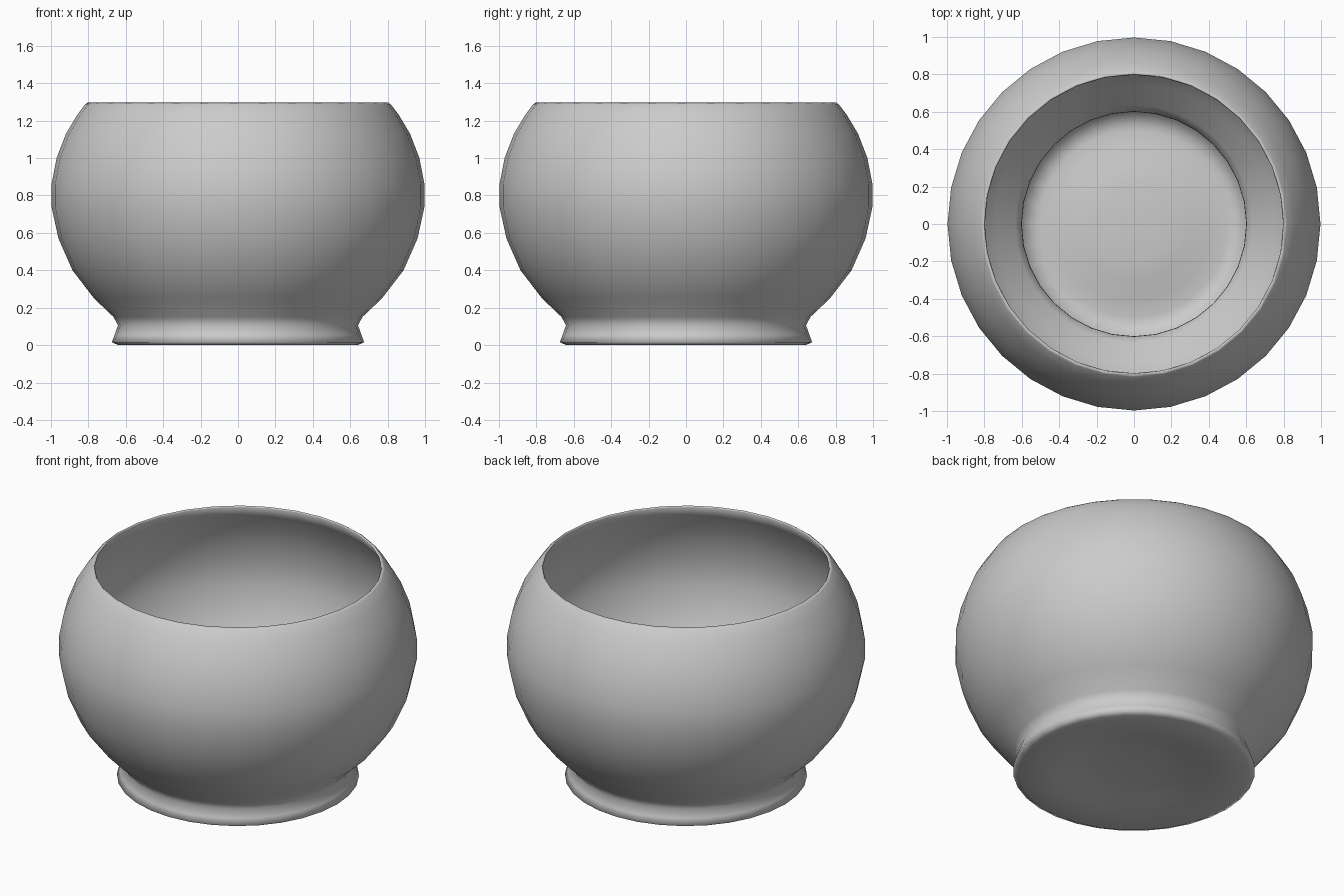
import bpy, bmesh, math

SEGMENTS = 32

# Half profile (radius, height): under the base, up the outside, over the rim, down the inside
outer = [(0.0, 0.05), (0.2, 0.045), (0.3, 0.035), (0.42, 0.008), (0.5, 0.0), (0.64, 0.0),
         (0.675, 0.015), (0.66, 0.055), (0.642, 0.105), (0.665, 0.15),
         (0.77, 0.25), (0.885, 0.4), (0.96, 0.57), (0.997, 0.74), (0.997, 0.86),
         (0.97, 1.0), (0.92, 1.13), (0.86, 1.23), (0.818, 1.286)]
inner = [(0.804, 1.296), (0.798, 1.288), (0.838, 1.22), (0.897, 1.12), (0.945, 0.995),
         (0.972, 0.86), (0.972, 0.74), (0.935, 0.58), (0.86, 0.42), (0.745, 0.275),
         (0.635, 0.17), (0.602, 0.125), (0.6, 0.1), (0.62, 0.05), (0.63, 0.035),
         (0.5, 0.03), (0.42, 0.038), (0.3, 0.065), (0.2, 0.075), (0.0, 0.08)]


def lathe(name, profile):
    bm = bmesh.new()
    verts = [bm.verts.new((r, 0, z)) for r, z in profile]
    edges = [bm.edges.new(pair) for pair in zip(verts, verts[1:])]
    bmesh.ops.spin(bm, geom=verts + edges, cent=(0, 0, 0), axis=(0, 0, 1),
                   angle=2 * math.pi, steps=SEGMENTS)
    bmesh.ops.remove_doubles(bm, verts=bm.verts, dist=0.0005)
    bmesh.ops.recalc_face_normals(bm, faces=bm.faces)
    for face in bm.faces:
        face.smooth = True
    mesh = bpy.data.meshes.new(name)
    bm.to_mesh(mesh)
    bm.free()
    obj = bpy.data.objects.new(name, mesh)
    bpy.context.collection.objects.link(obj)
    return obj


# Round bowl with flared foot and dimpled base
lathe("bowl", outer + inner)
